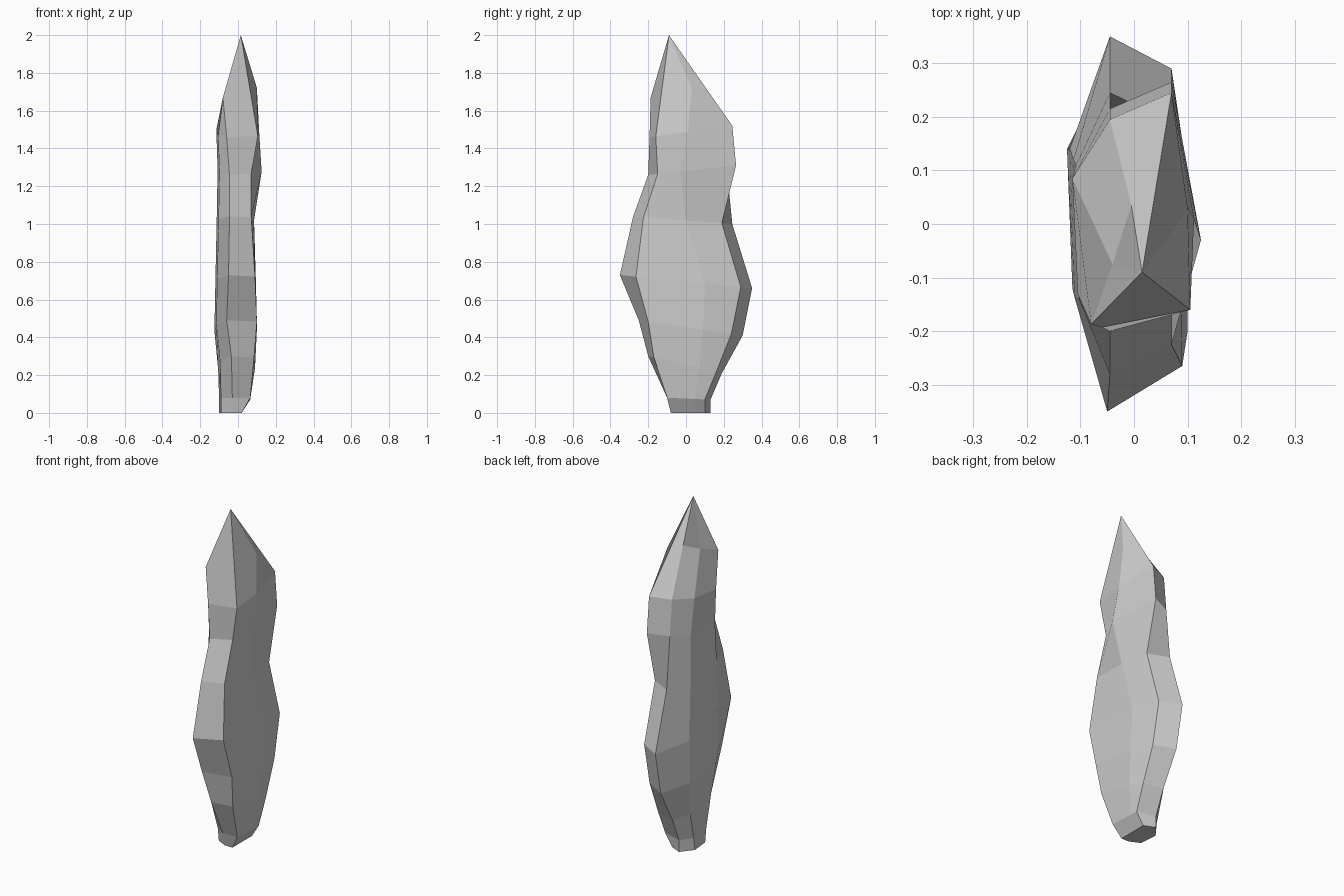
import bpy, bmesh

if "Cube" in bpy.data.objects:
    bpy.data.objects.remove(bpy.data.objects["Cube"])

# Ring levels: front z, back z, then y of front, front-right, right, back-right,
# back, left-back, left-front corners, then x of front, front-right, right, left
LEVELS = [
    (0.00, 0.00, -.08, -.08, .04, .10, .13, .06, -.05, -.03, .02, .02, -.10),
    (0.08, 0.07, -.10, -.10, .05, .10, .13, .07, -.06, -.03, .065, .065, -.10),
    (0.30, 0.21, -.20, -.17, .07, .16, .19, .11, -.10, -.035, .085, .09, -.105),
    (0.49, 0.41, -.25, -.20, .09, .24, .30, .14, -.12, -.06, .10, .10, -.125),
    (0.73, 0.66, -.35, -.265, .10, .29, .35, .14, -.14, -.05, .09, .095, -.12),
    (1.04, 1.00, -.28, -.225, .00, .19, .245, .12, -.14, -.045, .07, .085, -.113),
    (1.26, 1.31, -.20, -.15, -.03, .265, .215, .11, -.13, -.045, .07, .125, -.108),
    (1.46, 1.52, -.193, -.16, .01, .245, .195, .085, -.13, -.06, .105, .112, -.115),
]

bm = bmesh.new()
rings = []
for i, (zf, zb, *v) in enumerate(LEVELS):
    ys, (xf, xfr, xr, xl) = v[:7], v[7:]
    xbr = min(xfr, 0.07)
    xs = (xf, xfr, xr, xbr, -.045, xl, xl + .01)
    lo, hi = min(ys), max(ys)
    rings.append([bm.verts.new((x, y, zf + (zb - zf) * (y - lo) / (hi - lo)))
                  for x, y in zip(xs, ys)])

# Pointed tip: some columns bend once more, the others run straight to the apex
apex = bm.verts.new((.015, -.09, 2))
front = bm.verts.new((-.08, -.187, 1.67))
right = bm.verts.new((.10, .03, 1.72))
back = bm.verts.new((-.005, .035, 1.76))
left = bm.verts.new((-.04, -.075, 1.71))
caps = [front, apex, right, apex, back, left, front]


def face(*verts):
    unique = list(dict.fromkeys(verts))
    if len(unique) > 2:
        bm.faces.new(unique)


face(*reversed(rings[0]))
for j in range(7):
    k = (j + 1) % 7
    for a, b in zip(rings, rings[1:]):
        face(a[j], a[k], b[k], b[j])
    a, b = rings[-1][j], rings[-1][k]
    face(a, b, caps[k], caps[j])
    if apex not in (caps[j], caps[k]):
        face(caps[j], caps[k], apex)

bmesh.ops.recalc_face_normals(bm, faces=bm.faces)
mesh = bpy.data.meshes.new("stone_shard")
bm.to_mesh(mesh)
bm.free()
shard = bpy.data.objects.new("stone_shard", mesh)
bpy.context.collection.objects.link(shard)
